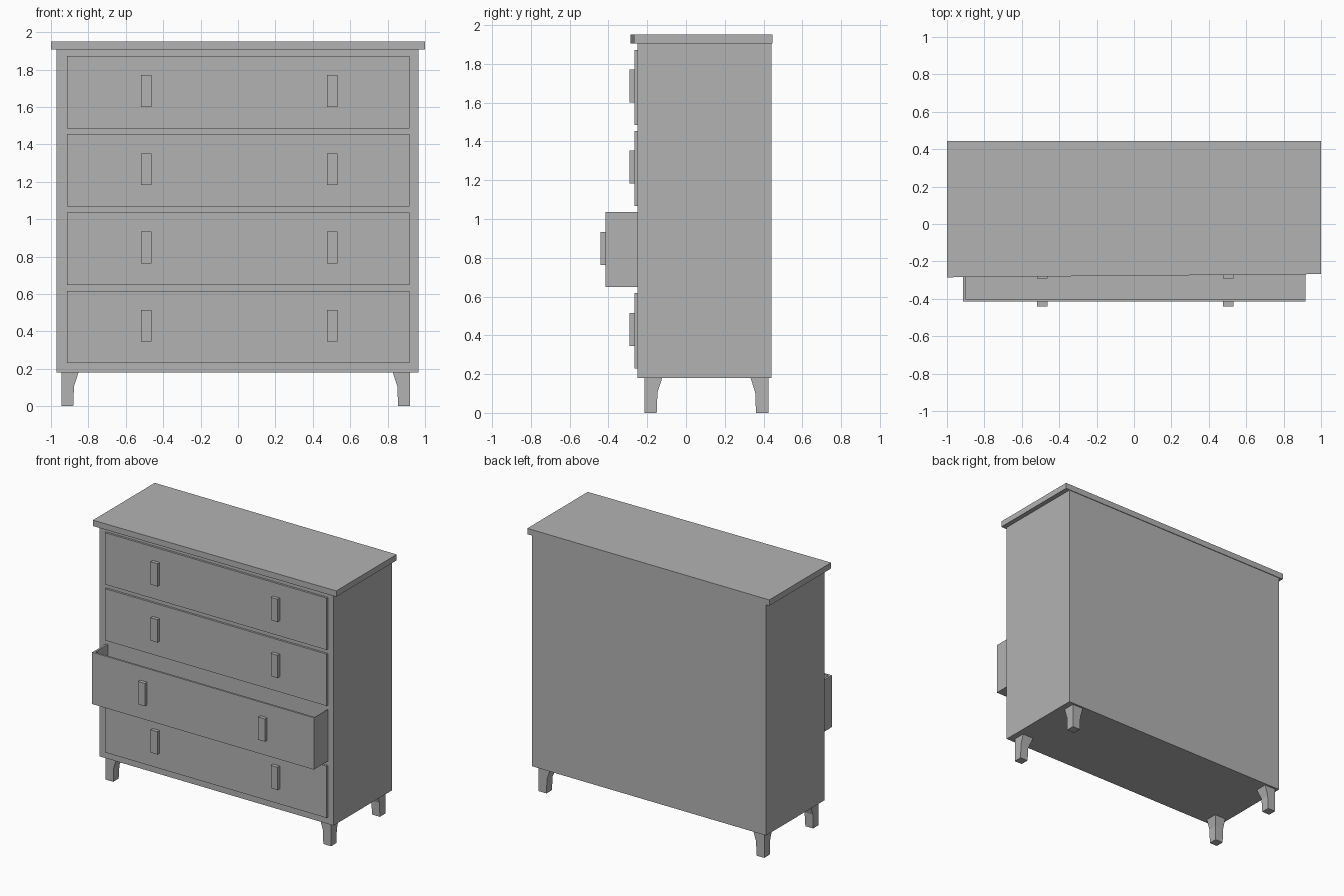
import bpy
import bmesh

cube = bpy.data.objects.get("Cube")
if cube:
    bpy.data.objects.remove(cube, do_unlink=True)

grey = bpy.data.materials.new("plain_grey")
grey.use_nodes = True
colour = (0.45, 0.45, 0.45, 1)
grey.diffuse_color = colour
grey.node_tree.nodes["Principled BSDF"].inputs["Base Color"].default_value = colour


def add_object(name, bm):
    bmesh.ops.recalc_face_normals(bm, faces=bm.faces)
    mesh = bpy.data.meshes.new(name)
    bm.to_mesh(mesh)
    bm.free()
    mesh.materials.append(grey)
    obj = bpy.data.objects.new(name, mesh)
    bpy.context.collection.objects.link(obj)
    return obj


def box(name, x, y, z):
    bm = bmesh.new()
    bmesh.ops.create_cube(bm, size=1)
    for v in bm.verts:
        v.co = [r[0] if c < 0 else r[1] for c, r in zip(v.co, (x, y, z))]
    return add_object(name, bm)


# Carcass
box("cabinet_body", (-0.97, 0.965), (-0.25, 0.44), (0.18, 1.906))

# Top board, its front edge slightly out of square
top = box("top_board", (-1, 1), (-0.285, 0.445), (1.906, 1.95))
for v in top.data.vertices:
    if v.co.x > 0 and v.co.y < 0:
        v.co.y = -0.268

# Drawers with paired handles, the second from the bottom pulled open
left, right = -0.915, 0.918
for i in range(4):
    low = 0.23 + 0.4185 * i
    high = low + 0.387
    is_open = i == 1
    front = -0.415 if is_open else -0.265
    name = f"drawer_{i + 1}"
    box(name + "_front", (left, right), (front, front + 0.015), (low, high))
    if is_open:
        depth = (front + 0.015, -0.25)
        box(name + "_right_side", (left, left + 0.015), depth, (low, high))
        box(name + "_left_side", (right - 0.003, right), depth, (low, high))
        box(name + "_floor", (left, right), depth, (low, low + 0.015))
    for side, x in (("right", -0.49), ("left", 0.503)):
        box(f"{name}_{side}_handle", (x - 0.028, x + 0.028),
            (front - 0.026, front), (low + 0.115, low + 0.285))


# Legs: square posts flaring inward under the carcass
def leg(name, x, y, dx, dy):
    bm = bmesh.new()
    rings = []
    for z, w in ((0, 0.064), (0.105, 0.068), (0.18, 0.092)):
        rings.append([bm.verts.new((x + dx * w * a, y + dy * w * b, z))
                      for a, b in ((0, 0), (1, 0), (1, 1), (0, 1))])
    for lower, upper in zip(rings, rings[1:]):
        for k in range(4):
            n = (k + 1) % 4
            bm.faces.new((lower[k], lower[n], upper[n], upper[k]))
    bm.faces.new(rings[0])
    bm.faces.new(rings[-1])
    add_object(name, bm)


for side, x, dx in (("right", -0.945, 1), ("left", 0.92, -1)):
    for end, y, dy in (("front", -0.215, 1), ("back", 0.425, -1)):
        leg(f"{end}_{side}_leg", x, y, dx, dy)
